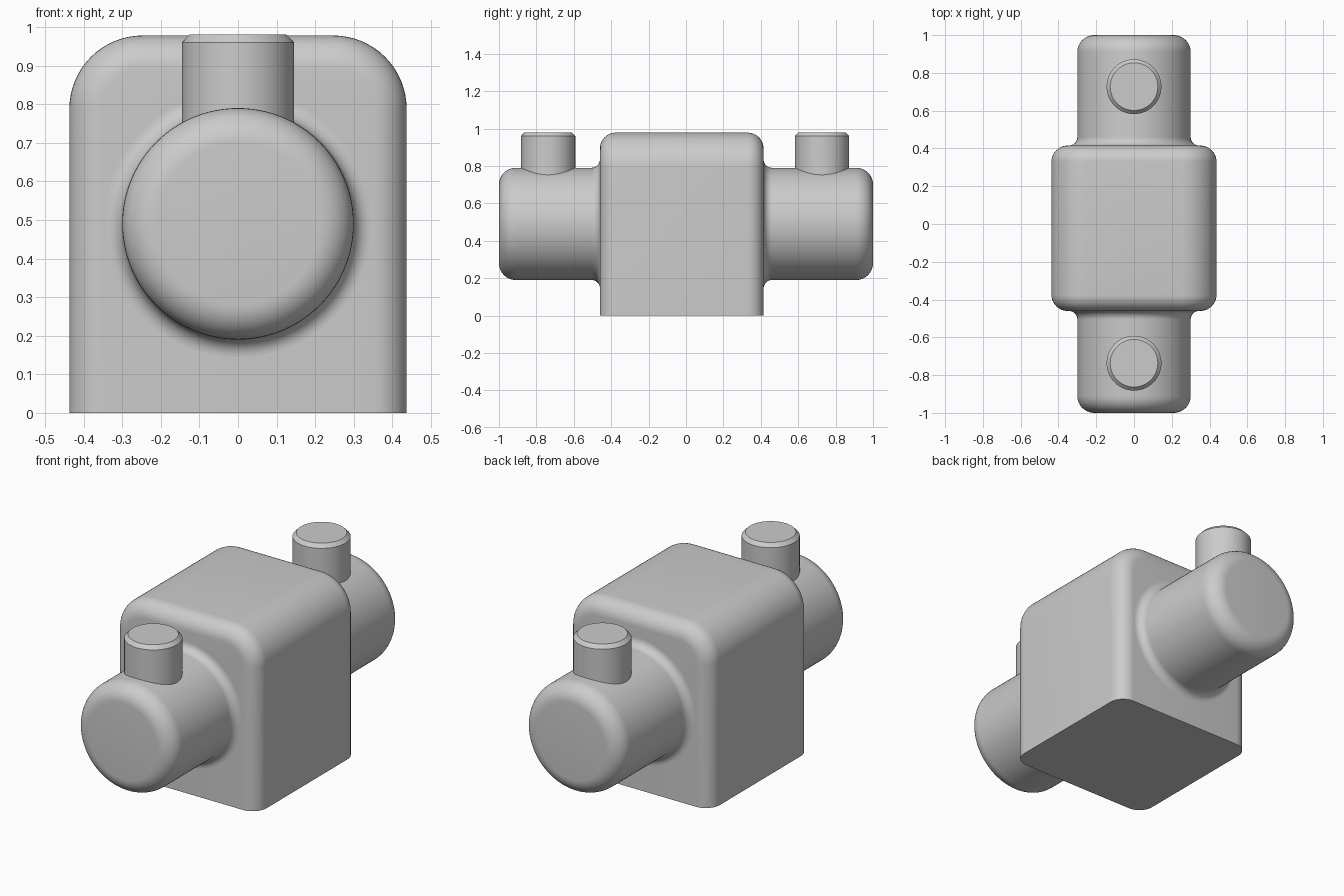
import bpy, bmesh
from math import sin, cos, pi, radians
from mathutils import Matrix

if "Cube" in bpy.data.objects:
    bpy.data.objects.remove(bpy.data.objects["Cube"], do_unlink=True)

grey = bpy.data.materials.new("plain_grey")
grey.use_nodes = True
colour = (0.6, 0.6, 0.6, 1)
grey.diffuse_color = colour
grey.node_tree.nodes["Principled BSDF"].inputs["Base Color"].default_value = colour


def finish(name, bm, angle=30):
    bmesh.ops.recalc_face_normals(bm, faces=bm.faces)
    mesh = bpy.data.meshes.new(name)
    bm.to_mesh(mesh)
    bm.free()
    mesh.materials.append(grey)
    obj = bpy.data.objects.new(name, mesh)
    bpy.context.collection.objects.link(obj)
    bpy.ops.object.select_all(action='DESELECT')
    obj.select_set(True)
    bpy.context.view_layer.objects.active = obj
    bpy.ops.object.shade_smooth_by_angle(angle=radians(angle))
    return obj


def arc(cx, cy, r, start, end, steps=10):
    angles = [radians(start + (end - start) * i / steps) for i in range(steps + 1)]
    return [(cx + r * cos(a), cy + r * sin(a)) for a in angles]


def lathe(name, profile, matrix, steps=96):
    """Revolve (radius, height) points round the z axis, then place the result."""
    bm = bmesh.new()
    rings = [[bm.verts.new((r * cos(2 * pi * i / steps), r * sin(2 * pi * i / steps), h))
              for i in range(steps)] for r, h in profile]
    for a, b in zip(rings, rings[1:]):
        for i in range(steps):
            j = (i + 1) % steps
            bm.faces.new((a[i], a[j], b[j], b[i]))
    bm.faces.new(rings[0])
    bm.faces.new(rings[-1])
    bm.transform(matrix)
    return finish(name, bm)


# Body: arched profile pushed from front to back
half, top, front, back, corner = 0.437, 0.978, -0.46, 0.415, 0.19
outline = [(-half, 0), (half, 0)]
outline += arc(half - corner, top - corner, corner, 0, 90, 16)
outline += arc(corner - half, top - corner, corner, 90, 180, 16)
bm = bmesh.new()
face = bm.faces.new([bm.verts.new((x, front, z)) for x, z in outline])
made = bmesh.ops.extrude_face_region(bm, geom=[face], use_keep_orig=True)
for v in made["geom"]:
    if isinstance(v, bmesh.types.BMVert):
        v.co.y = back
bmesh.ops.recalc_face_normals(bm, faces=bm.faces)

# Round the front and back rims, leaving the underside flat
rims = [e for e in bm.edges
        if abs(e.verts[0].co.y - e.verts[1].co.y) < 0.001
        and max(v.co.z for v in e.verts) > 0.001]
bmesh.ops.bevel(bm, geom=rims, offset=0.085, offset_type='OFFSET', segments=10,
                profile=0.5, affect='EDGES', clamp_overlap=False)
finish("body", bm)

# Side barrels with rounded ends and a flared root, each with an upright pin
radius, axis, end, flare = 0.3, 0.49, 1.0, 0.045
for name, wall, pin_y, turn in (("front", -front, -0.737, 90), ("back", back, 0.727, -90)):
    profile = [(radius + flare, wall - 0.02)]
    profile += arc(radius + flare, wall + flare, flare, 270, 180)
    profile += arc(radius - 0.09, end - 0.09, 0.09, 0, 90)
    place = Matrix.Translation((0, 0, axis)) @ Matrix.Rotation(radians(turn), 4, 'X')
    lathe(name + "_barrel", profile, place)

    pin = [(0.145, 0.6), (0.145, 0.96), (0.126, 0.98)]
    lathe(name + "_pin", pin, Matrix.Translation((0, pin_y, 0)), 64)
